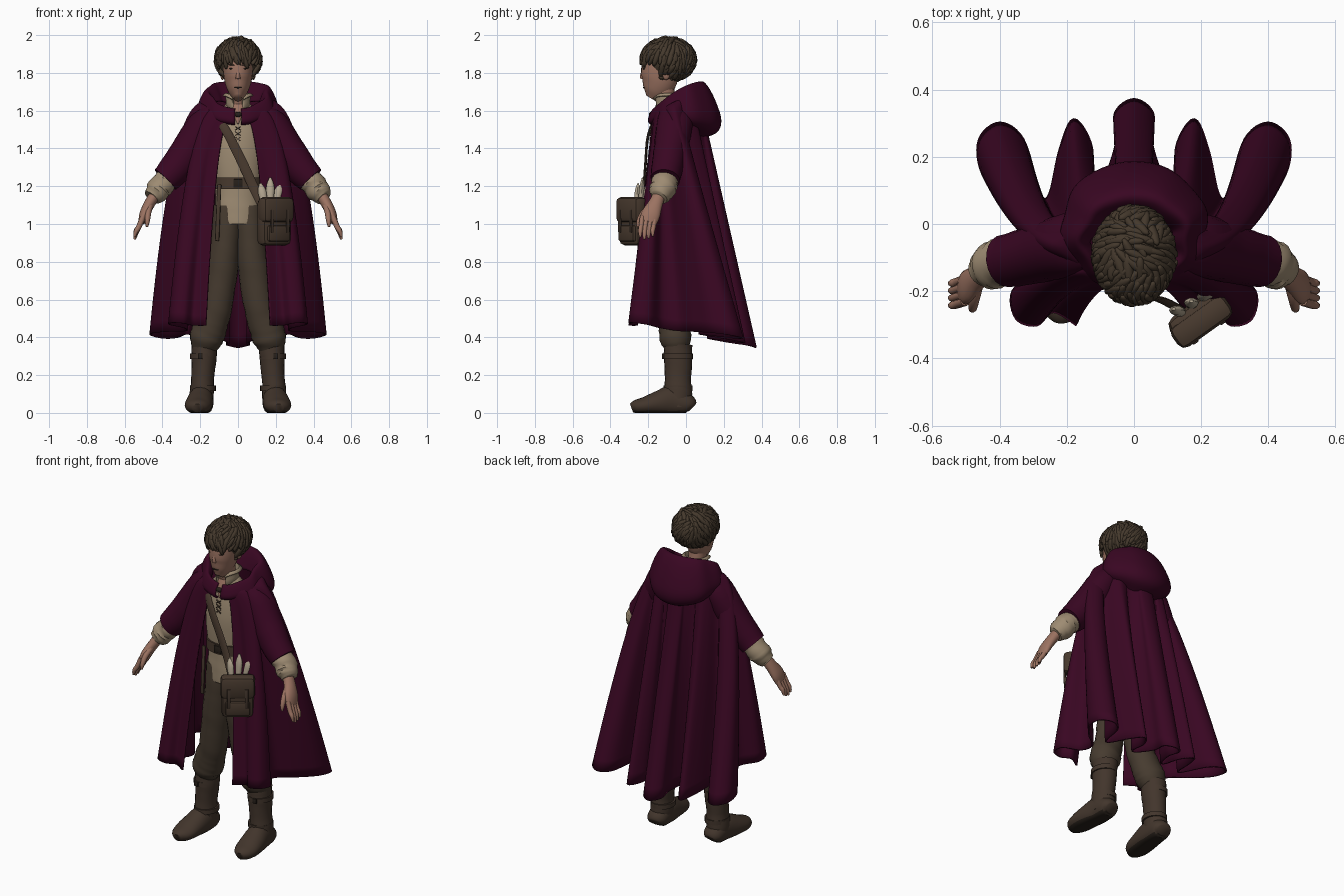
import bpy, bmesh, math, random
from mathutils import Vector, Matrix, Euler

random.seed(4)
if "Cube" in bpy.data.objects:
    bpy.data.objects.remove(bpy.data.objects["Cube"])


def material(name, *rgb):
    m = bpy.data.materials.new(name)
    m.use_nodes = True
    m.diffuse_color = (*rgb, 1)
    m.node_tree.nodes["Principled BSDF"].inputs["Base Color"].default_value = (*rgb, 1)
    return m


WINE = material("wine cloth", .041, .002, .016)
LINEN = material("linen", .34, .26, .17)
SKIN = material("skin", .33, .17, .12)
HAIR = material("brown hair", .058, .04, .025)
TROUSER = material("trouser cloth", .062, .044, .029)
BOOT = material("boot leather", .055, .036, .025)
LEATHER = material("bag leather", .064, .041, .027)
DARK = material("dark leather", .02, .014, .01)
PAPER = material("paper", .45, .38, .28)


def finish(name, bm, mat, angle=50):
    bmesh.ops.recalc_face_normals(bm, faces=bm.faces)
    me = bpy.data.meshes.new(name)
    bm.to_mesh(me)
    bm.free()
    me.materials.append(mat)
    me.shade_smooth()
    me.set_sharp_from_angle(angle=math.radians(angle))
    ob = bpy.data.objects.new(name, me)
    bpy.context.collection.objects.link(ob)
    return ob


def spline(pts, sub):
    """Catmull-Rom curve through points of any dimension."""
    out = []
    for i in range(len(pts) - 1):
        a, b, c, d = (pts[max(i - 1, 0)], pts[i], pts[i + 1], pts[min(i + 2, len(pts) - 1)])
        for k in range(sub):
            t = k / sub
            out.append([q + .5 * t * (r - p + t * (2 * p - 5 * q + 4 * r - s + t * (3 * (q - r) + s - p)))
                        for p, q, r, s in zip(a, b, c, d)])
    return out + [list(pts[-1])]


def grid(bm, rows, closed=False):
    vs = [[bm.verts.new(p) for p in row] for row in rows]
    for r0, r1 in zip(vs, vs[1:]):
        n = len(r0)
        for j in range(n if closed else n - 1):
            k = (j + 1) % n
            bm.faces.new((r0[j], r0[k], r1[k], r1[j]))
    return vs


def limb(name, pts, mat, s=1, ref=(0, 1, 0), seg=20, sub=4, wrinkle=0, floor=False):
    """Smooth tube through (x, y, z, side radius, other radius) points."""
    path = spline([(p[0] * s, *p[1:]) for p in pts], sub)
    rows = []
    for i, p in enumerate(path):
        tan = Vector(path[min(i + 1, len(path) - 1)][:3]) - Vector(path[max(i - 1, 0)][:3])
        side = tan.cross(Vector(ref)).normalized()
        up = side.cross(tan).normalized()
        row = []
        for j in range(seg):
            a = math.tau * j / seg
            w = 1 + wrinkle * math.sin(i * 2.1 + 2 * math.sin(a + i))
            q = Vector(p[:3]) + side * math.cos(a) * p[3] * w + up * math.sin(a) * p[4] * w
            if floor:
                q.z = max(q.z, 0)
            row.append(q)
        rows.append(row)
    bm = bmesh.new()
    vs = grid(bm, rows, True)
    bm.faces.new(vs[0])
    bm.faces.new(vs[-1])
    return finish(name, bm, mat)


def box(name, loc, size, mat, rot=(0, 0, 0), bevel=.012):
    bm = bmesh.new()
    m = Matrix.Translation(loc) @ Euler(rot).to_matrix().to_4x4() @ Matrix.Diagonal((*size, 1))
    bmesh.ops.create_cube(bm, size=1, matrix=m)
    bmesh.ops.bevel(bm, geom=bm.edges[:], offset=bevel, segments=2, affect='EDGES', profile=.5)
    return finish(name, bm, mat, 35)


def ball(name, loc, size, mat, rot=(0, 0, 0)):
    bm = bmesh.new()
    m = Matrix.Translation(loc) @ Euler(rot).to_matrix().to_4x4() @ Matrix.Diagonal((*size, 1))
    bmesh.ops.create_icosphere(bm, subdivisions=3, radius=1, matrix=m)
    return finish(name, bm, mat, 80)


def thicken(ob, t):
    mod = ob.modifiers.new("thickness", 'SOLIDIFY')
    mod.thickness = t
    mod.offset = 0


# Cloak: a ring at the neck lofted down to a deeply folded hem
half = [(.17, -.30), (.24, -.26), (.29, -.30), (.35, -.28), (.36, -.2), (.28, -.13), (.28, -.03),
        (.37, .05), (.45, .15), (.46, .25), (.4, .3), (.33, .25), (.28, .09), (.25, .09),
        (.22, .22), (.18, .31), (.13, .24), (.12, .13), (.09, .13), (.052, .24), (.055, .33), (0, .37)]
hem = spline(half + [(-x, y) for x, y in half[-2::-1]], 6)
rows = []
for i in range(31):
    t = (i / 30) ** 1.5
    row = []
    for j, (hx, hy) in enumerate(hem):
        a = .12 + (math.tau - .24) * j / (len(hem) - 1)
        bx, by, bz = .17 * math.sin(a), -.055 - .115 * math.cos(a), 1.65 - .06 * math.cos(a)
        hz = .4 - .15 * hy + .1 * abs(hx)
        row.append((bx + (hx - bx) * t ** .4, by + (hy - by) * t, bz + (hz - bz) * t))
    rows.append(row)
bm = bmesh.new()
grid(bm, rows)
thicken(finish("cloak", bm, WINE, 80), .01)

# Hood lying on the shoulders, flat at the clasp, hanging to a soft point at the back
profile = spline([(-.05, -.09), (-.02, -.02), (.015, .02), (.05, -.01), (.09, -.09),
                  (.115, -.18), (.09, -.24), (0, -.27)], 4)
rows = []
for i in range(65):
    a = .1 + (math.tau - .2) * i / 64
    back = (1 - math.cos(a)) / 2
    s = .28 + .74 * back ** 1.5
    r = .15 + .008 * math.sin(a * 7)
    z = 1.73 - .13 * (1 - back) ** 1.7
    rows.append([((r + d * s * (.8 + .2 * back)) * math.sin(a), -.05 - (.115 + d * s) * math.cos(a), z + h * s)
                 for d, h in profile])
bm = bmesh.new()
grid(bm, rows)
thicken(finish("hood", bm, WINE, 80), .01)
ball("clasp", (0, -.185, 1.58), (.02, .012, .014), DARK)

# Torso, belt, collar and lacing
limb("shirt", [(0, -.1, 1.0, .115, .085), (0, -.1, 1.1, .12, .085), (0, -.1, 1.21, .12, .085),
               (0, -.095, 1.38, .14, .1), (0, -.09, 1.54, .13, .085), (0, -.1, 1.64, .06, .055)],
     LINEN, seg=32, wrinkle=.012)
limb("belt", [(0, -.1, 1.185, .13, .098), (0, -.1, 1.245, .13, .098)], LEATHER, seg=32, sub=1)
box("belt_buckle", (0, -.198, 1.215), (.05, .012, .045), DARK, bevel=.004)
box("hanging_belt_strap", (-.105, -.19, 1.06), (.022, .012, .3), LEATHER, (0, .04, 0), .004)
limb("neck", [(0, -.07, 1.55, .055, .055), (0, -.1, 1.63, .05, .052), (0, -.12, 1.73, .05, .055)], SKIN)
rows = [[(r * math.sin(a), -.1 - r * math.cos(a), z - .07 * math.exp(-3 * min(a, math.tau - a)))
         for a in [.4 + (math.tau - .8) * k / 30 for k in range(31)]]
        for r, z in ((.064, 1.6), (.06, 1.65), (.066, 1.69), (.08, 1.68))]
bm = bmesh.new()
grid(bm, rows)
thicken(finish("shirt_collar", bm, LINEN), .008)
limb("open_neckline", [(0, -.147, 1.63, .034, .012), (0, -.17, 1.575, .022, .01), (0, -.18, 1.53, .004, .006)], SKIN)
for k in range(3):
    for s in (-1, 1):
        box("shirt_lace", (0, -.19, 1.45 + k * .028), (.036, .008, .005), LEATHER, (0, s * .6, 0), .001)

# Head and face
limb("head", [(0, -.185, 1.665, .02, .03), (0, -.165, 1.7, .05, .068), (0, -.142, 1.76, .072, .095),
              (0, -.135, 1.84, .08, .1), (0, -.12, 1.92, .075, .092), (0, -.11, 1.96, .03, .04)],
     SKIN, seg=28)
limb("nose", [(0, -.215, 1.835, .008, .01), (0, -.23, 1.79, .011, .013), (0, -.234, 1.768, .013, .008)], SKIN, seg=10)
ball("mouth", (0, -.222, 1.722), (.022, .007, .0035), DARK)
for s in (-1, 1):
    ball("eye", (s * .034, -.221, 1.822), (.014, .008, .004), DARK, (0, 0, s * .4))
    ball("eyebrow", (s * .036, -.222, 1.843), (.021, .008, .004), HAIR, (0, -s * .1, s * .4))
    ball("ear", (s * .082, -.105, 1.795), (.012, .02, .032), SKIN)

# Hair: a cap covered with wavy overlapping locks, open at the face
bm = bmesh.new()
cap = Matrix.Translation((0, -.087, 1.87)) @ Matrix.Diagonal((.11, .13, .113, 1))
bmesh.ops.create_icosphere(bm, subdivisions=3, radius=1, matrix=cap)
for i in range(260):
    h = 1 - 2 * (i + .5) / 260
    a = i * 2.39996
    d = Vector((math.cos(a) * math.sqrt(1 - h * h), math.sin(a) * math.sqrt(1 - h * h), h))
    p = Vector((d.x * .113, d.y * .138 - .094, d.z * .108 + 1.87))
    if (p.y < -.13 and p.z < 1.865) or p.z < 1.765:
        continue
    sway = Vector((.7 * math.sin(6 * d.y + 2) + random.uniform(-.2, .2), -.3, -1))
    fall = sway - d * sway.dot(d) + d * random.uniform(-.1, .1)
    turn = Matrix((fall.normalized(), d.cross(fall).normalized(), d)).transposed().to_4x4()
    size = random.uniform(.8, 1.2)
    m = Matrix.Translation(p) @ turn @ Matrix.Diagonal((.046 * size, .014 * size, .015, 1))
    bmesh.ops.create_icosphere(bm, subdivisions=2, radius=1, matrix=m)
finish("hair", bm, HAIR, 80)

for s, side in ((1, "left"), (-1, "right")):
    # Arms under the cloak, cuffs and hands
    limb(side + "_cloak_sleeve", [(.12, -.05, 1.61, .05, .08), (.185, -.06, 1.53, .08, .095),
         (.255, -.08, 1.4, .092, .09), (.33, -.1, 1.295, .086, .084), (.385, -.11, 1.235, .076, .078)],
         WINE, s, wrinkle=.01)
    limb(side + "_shirt_cuff", [(.36, -.105, 1.25, .06, .065), (.4, -.115, 1.21, .064, .07),
         (.43, -.13, 1.17, .062, .066), (.455, -.145, 1.14, .045, .046)], LINEN, s, wrinkle=.06)
    limb(side + "_palm", [(.43, -.135, 1.17, .03, .032), (.467, -.16, 1.11, .029, .038),
         (.495, -.185, 1.055, .026, .05), (.51, -.198, 1.01, .018, .045)], SKIN, s)
    for k in range(4):
        y, drop = -.23 + k * .022, .012 * abs(k - 1.3)
        limb(side + "_finger", [(.502, y, 1.04, .015, .014), (.525, y - .008, .985, .014, .013),
             (.54, y - .012, .945 + drop, .012, .012), (.548, y - .012, .915 + drop, .006, .006)], SKIN, s, seg=10)
    limb(side + "_thumb", [(.465, -.18, 1.1, .018, .018), (.475, -.225, 1.06, .016, .016),
         (.48, -.25, 1.015, .013, .013), (.482, -.255, .985, .006, .006)], SKIN, s, seg=10)
    # Legs, bloused over the boots
    limb(side + "_trouser_leg", [(.06, -.095, 1.1, .07, .08), (.065, -.09, .93, .078, .09),
         (.085, -.085, .75, .083, .088), (.112, -.08, .56, .08, .078), (.145, -.065, .46, .088, .08),
         (.168, -.055, .39, .088, .084), (.178, -.05, .335, .064, .06)], TROUSER, s, sub=5, wrinkle=.022)
    limb(side + "_boot_shaft", [(.178, -.042, .36, .068, .075), (.18, -.042, .29, .066, .075),
         (.187, -.042, .18, .06, .07), (.192, -.042, .1, .064, .074), (.195, -.042, .03, .06, .072)],
         BOOT, s, wrinkle=.02)
    foot = limb(side + "_boot_foot", [(.19, .033, .03, .04, .03), (.192, .01, .045, .06, .055),
                (.195, -.07, .06, .066, .085), (.205, -.15, .05, .072, .065), (.212, -.22, .038, .07, .046),
                (.215, -.265, .032, .052, .036), (.215, -.288, .025, .025, .024)], BOOT, s, (0, 0, 1), floor=True)
    foot.data.materials.append(DARK)
    for f in foot.data.polygons:
        f.material_index = int(f.center.z < .012)
    for z, r in ((.3, .07), (.13, .068)):
        limb(side + "_boot_strap", [(.185, -.042, z - .014, r, r + .009), (.185, -.042, z + .014, r, r + .009)],
             BOOT, s, sub=1)
    box(side + "_boot_buckle", (s * .2, -.122, .3), (.025, .012, .03), DARK, bevel=.004)

# Satchel on a shoulder strap, turned towards the left hip
turn = Euler((0, 0, .62))


def in_bag(x, y, z):
    return Vector((.19, -.275, 1.015)) + turn.to_matrix() @ Vector((x, y, z))


box("bag_body", in_bag(0, 0, -.005), (.185, .085, .25), LEATHER, turn, .03)
box("bag_flap", in_bag(0, -.018, .06), (.195, .08, .135), LEATHER, turn, .025)
for s in (-1, 1):
    box("bag_buckle_strap", in_bag(s * .05, -.056, .0), (.02, .012, .12), BOOT, turn, .004)
box("bag_pocket", in_bag(0, -.042, -.065), (.14, .03, .085), LEATHER, turn, .012)
for k in range(3):
    p = in_bag(-.035 + k * .04, .04, .1)
    top = p + Vector((.02 * k - .02, .01, .1 + .03 * (k % 2)))
    limb("paper_scroll", [(*p, .017, .014), (*p.lerp(top, .6), .022, .014), (*top, .006, .004)], PAPER, seg=10)
limb("bag_strap", [(-.13, -.03, 1.58, .02, .006), (-.1, -.15, 1.55, .02, .006), (-.05, -.2, 1.47, .024, .007),
                   (.03, -.215, 1.31, .026, .007), (.08, -.225, 1.2, .026, .007), (.13, -.25, 1.1, .026, .007)],
     LEATHER, seg=8)
